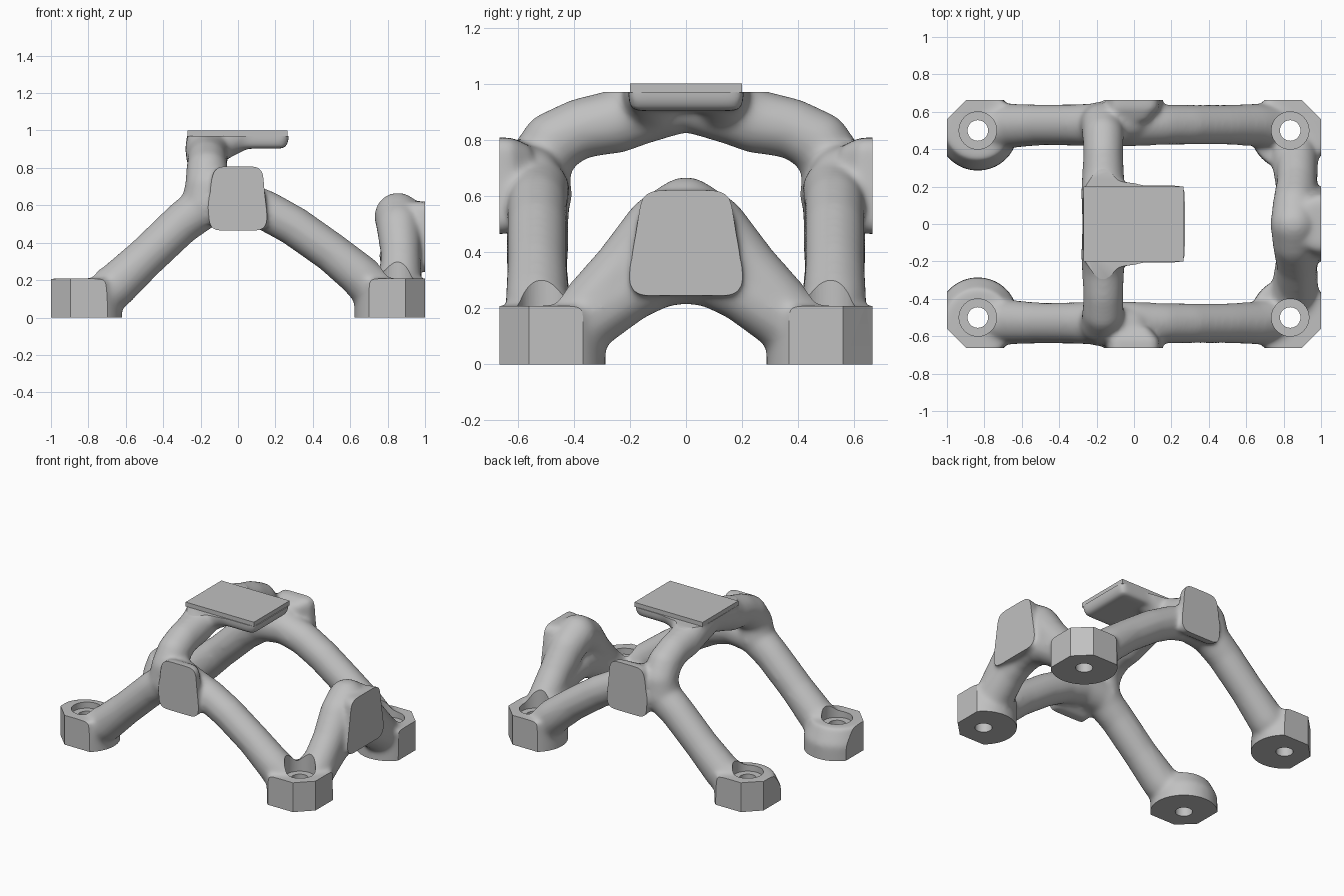
import bpy, bmesh, math
from mathutils import Vector

cube = bpy.data.objects.get("Cube")
if cube:
    bpy.data.objects.remove(cube)

grey = bpy.data.materials.new("light grey")
grey.use_nodes = True
grey.diffuse_color = (0.53, 0.53, 0.53, 1)
grey.node_tree.nodes["Principled BSDF"].inputs["Base Color"].default_value = grey.diffuse_color


def finish(bm, name):
    bmesh.ops.recalc_face_normals(bm, faces=bm.faces)
    mesh = bpy.data.meshes.new(name)
    bm.to_mesh(mesh)
    bm.free()
    mesh.materials.append(grey)
    ob = bpy.data.objects.new(name, mesh)
    bpy.context.collection.objects.link(ob)
    return ob


def select(ob):
    bpy.ops.object.select_all(action='DESELECT')
    ob.select_set(True)
    bpy.context.view_layer.objects.active = ob


def apply(ob, kind, **settings):
    select(ob)
    mod = ob.modifiers.new(kind.lower(), kind)
    for key, value in settings.items():
        setattr(mod, key, value)
    bpy.ops.object.modifier_apply(modifier=mod.name)


def hull(bm, points):
    verts = [bm.verts.new(p) for p in points]
    res = bmesh.ops.convex_hull(bm, input=verts)
    loose = [v for v in res["geom_interior"] if isinstance(v, bmesh.types.BMVert)]
    bmesh.ops.delete(bm, geom=loose, context='VERTS')


def ball(centre, r):
    return [Vector(centre) + Vector((r * math.cos(a) * math.cos(b), r * math.sin(a) * math.cos(b), r * math.sin(b)))
            for a in [i * math.tau / 20 for i in range(20)]
            for b in [j * math.pi / 10 for j in range(-5, 6)]]


def limb(bm, path, side):
    """Tapered round limb: hull of each neighbouring pair of balls."""
    stops = [((x, y * side, z), r) for x, y, z, r in path]
    for (c0, r0), (c1, r1) in zip(stops, stops[1:]):
        hull(bm, ball(c0, r0) + ball(c1, r1))


def rounded(bottom, top, z0, z1, r):
    """Rounded trapezoid outline as (across, height) pairs."""
    out = []
    corners = [(top - r, z1 - r), (r - top, z1 - r), (r - bottom, z0 + r), (bottom - r, z0 + r)]
    for q, (u, v) in enumerate(corners):
        for k in range(6):
            a = (q + k / 5) * math.pi / 2
            out.append((u + r * math.cos(a), v + r * math.sin(a)))
    return out


def ring(x, y, z, r):
    return [(x + r * math.cos(i * math.tau / 48), y + r * math.sin(i * math.tau / 48), z) for i in range(48)]


feet = [(sx * 0.835, sy * 0.5) for sx in (-1, 1) for sy in (-1, 1)]

# Organic frame: limbs, feet and flared pads, fused and softened together
bm = bmesh.new()
for side in (-1, 1):
    # long legs on both ends
    limb(bm, [(-0.76, 0.51, 0.1, 0.13), (-0.66, 0.525, 0.165, 0.12), (-0.5, 0.53, 0.315, 0.11),
              (-0.3, 0.53, 0.505, 0.112), (-0.17, 0.53, 0.605, 0.12), (0, 0.53, 0.62, 0.115),
              (0.15, 0.53, 0.572, 0.108), (0.3, 0.53, 0.489, 0.107), (0.5, 0.53, 0.348, 0.107),
              (0.65, 0.53, 0.225, 0.115), (0.77, 0.51, 0.11, 0.13)], side)
    # top crossbar
    limb(bm, [(-0.18, 0.53, 0.6, 0.125), (-0.168, 0.53, 0.7, 0.116), (-0.165, 0.475, 0.79, 0.112),
              (-0.165, 0.38, 0.84, 0.107), (-0.165, 0.25, 0.865, 0.114),
              (-0.165, 0.17, 0.9, 0.119), (-0.165, 0, 0.943, 0.112)], side)
    # gusset under the ledge
    limb(bm, [(-0.14, 0.13, 0.925, 0.11), (0.0, 0.13, 0.975, 0.09)], side)
    # fillet between post and pad
    limb(bm, [(-0.15, 0.54, 0.69, 0.11), (-0.02, 0.55, 0.67, 0.1)], side)
    # end arch
    limb(bm, [(0.84, 0.45, 0.09, 0.14), (0.86, 0.34, 0.18, 0.125), (0.87, 0.2, 0.265, 0.112),
              (0.87, 0.09, 0.315, 0.112), (0.87, 0, 0.33, 0.115)], side)
    limb(bm, [(0.87, 0.37, 0.17, 0.112), (0.87, 0.22, 0.345, 0.108), (0.86, 0.1, 0.485, 0.12),
              (0.855, 0, 0.542, 0.127)], side)
    # side pads
    pad = rounded(0.155, 0.135, 0.465, 0.808, 0.05)
    hull(bm, [(u * 0.8 - 0.03, side * 0.55, 0.65 + (v - 0.64) * 0.75) for u, v in pad]
         + [(u, side * y, v) for u, v in pad for y in (0.62, 0.76)])
# end pad
pad = rounded(0.2, 0.165, 0.245, 0.62, 0.06)
hull(bm, [(0.86, u * 0.66, 0.45 + (v - 0.44) * 0.95) for u, v in pad]
     + [(x, u, v) for u, v in pad for x in (0.975, 1.1)])
# ledge carrying the top plate
ledge = rounded(0.205, 0.205, -0.27, 0.272, 0.03)
hull(bm, [(v, u, z) for u, v in ledge for z in (0.945, 1.07)]
     + [(v * 0.92, u * 0.95, 0.903) for u, v in ledge])
# round feet, trimmed flat afterwards; the right pair is worn down on the inside
for x, y in feet:
    if x > 0:
        hull(bm, ring(x, y, -0.1, 0.214) + ring(x, y, 0.208, 0.212))
    else:
        hull(bm, ring(x, y, -0.1, 0.216) + ring(x, y, 0.1, 0.214) + ring(x, y * 1.06, 0.208, 0.185))
frame = finish(bm, "organic_frame")
apply(frame, 'REMESH', mode='VOXEL', voxel_size=0.012)
apply(frame, 'SMOOTH', factor=0.5, iterations=24)

# Eight-sided block that trims the pads and feet flat
bm = bmesh.new()
hull(bm, [(sx * x, sy * y, z) for sx in (-1, 1) for sy in (-1, 1) for z in (0, 0.97)
          for x, y in ((1, 0.56), (0.895, 0.664))])
trim = finish(bm, "trim_block")
apply(frame, 'BOOLEAN', operation='INTERSECT', solver='EXACT', object=trim)
bpy.data.objects.remove(trim)

# Bolt holes and screw-head recesses
for name, r, z0, z1 in (("recess_cutter", 0.1, 0.165, 0.42), ("bolt_hole_cutter", 0.055, -0.1, 0.42)):
    bm = bmesh.new()
    for x, y in feet:
        hull(bm, ring(x, y, z0, r) + ring(x, y, z1, r))
    cutter = finish(bm, name)
    apply(frame, 'BOOLEAN', operation='DIFFERENCE', solver='EXACT', object=cutter)
    bpy.data.objects.remove(cutter)
select(frame)
bpy.ops.object.shade_smooth_by_angle(angle=math.radians(32))

# Flat plate on top
bm = bmesh.new()
hull(bm, [(x, y, z) for x in (-0.27, 0.265) for y in (-0.2, 0.2) for z in (0.968, 1.0)])
finish(bm, "top_plate")
